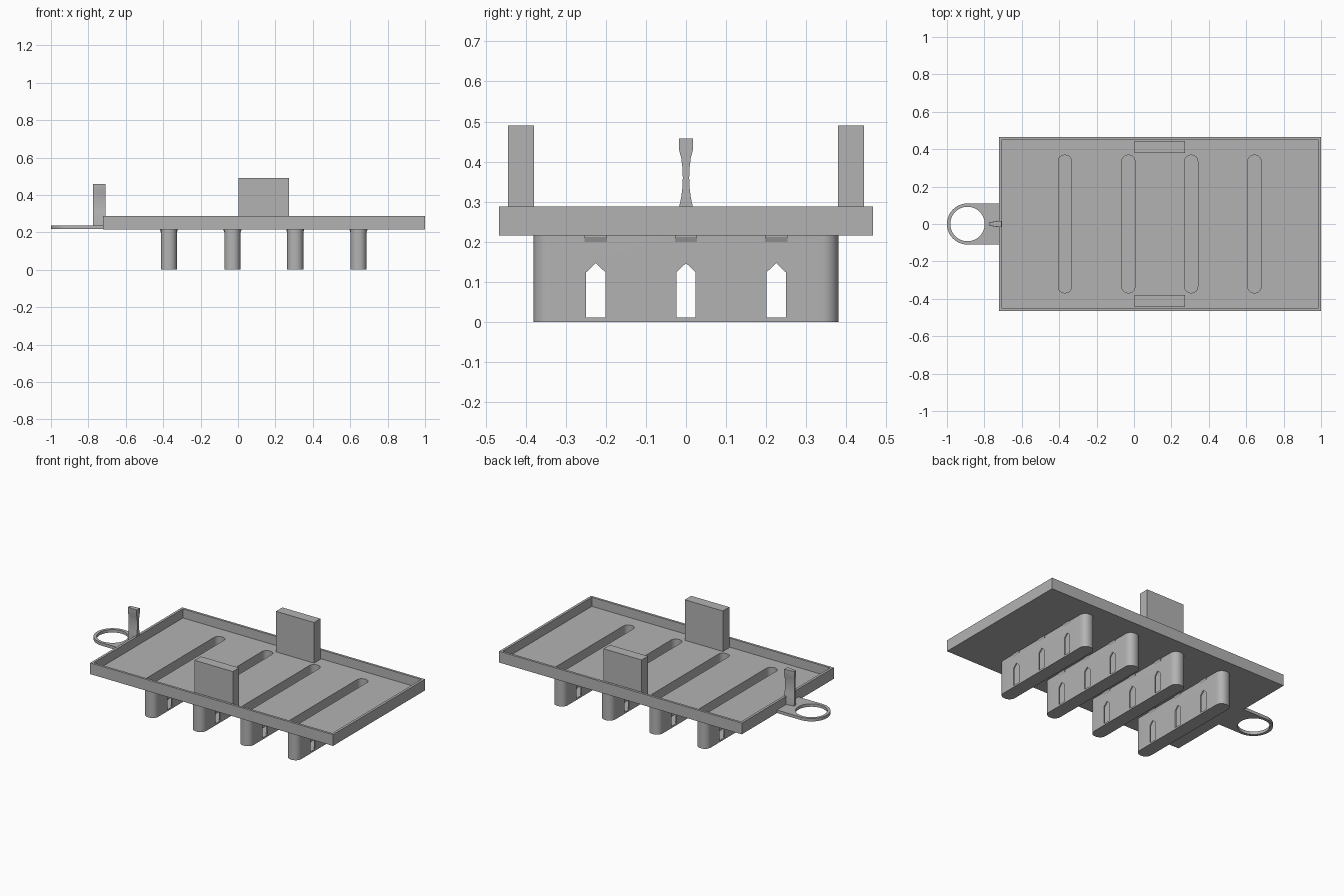
import bpy
import bmesh
from math import sin, cos, pi, radians

cube = bpy.data.objects.get("Cube")
if cube:
    bpy.data.objects.remove(cube, do_unlink=True)

grey = bpy.data.materials.new("plain grey")
grey.use_nodes = True
grey.diffuse_color = (0.45, 0.45, 0.45, 1)
grey.node_tree.nodes["Principled BSDF"].inputs["Base Color"].default_value = grey.diffuse_color


def loft(name, sections):
    """Skin a stack of matching outlines and cap both ends."""
    bm = bmesh.new()
    rings = [[bm.verts.new(p) for p in s] for s in sections]
    n = len(rings[0])
    for a, b in zip(rings, rings[1:]):
        for i in range(n):
            j = (i + 1) % n
            bm.faces.new((a[i], a[j], b[j], b[i]))
    bm.faces.new(rings[0])
    bm.faces.new(rings[-1])
    bmesh.ops.recalc_face_normals(bm, faces=bm.faces)
    mesh = bpy.data.meshes.new(name)
    bm.to_mesh(mesh)
    bm.free()
    mesh.materials.append(grey)
    ob = bpy.data.objects.new(name, mesh)
    bpy.context.collection.objects.link(ob)
    return ob


def prism(name, outline, lo, hi, axis="z"):
    place = {"x": lambda a, b, t: (t, a, b),
             "y": lambda a, b, t: (a, t, b),
             "z": lambda a, b, t: (a, b, t)}[axis]
    return loft(name, [[place(a, b, t) for a, b in outline] for t in (lo, hi)])


def rect(x0, x1, y0, y1):
    return [(x0, y0), (x1, y0), (x1, y1), (x0, y1)]


def arc(cx, cy, r, start, end, steps):
    angles = [radians(start + (end - start) * i / steps) for i in range(steps + 1)]
    return [(cx + r * cos(a), cy + r * sin(a)) for a in angles]


def rounded(cx, hx, hy, r):
    pts = []
    for k, (sx, sy) in enumerate([(1, 1), (-1, 1), (-1, -1), (1, -1)]):
        pts += arc(cx + sx * (hx - r), sy * (hy - r), r, 90 * k, 90 * k + 90, 8)
    return pts


def cut(ob, cutters):
    """Apply boolean differences and keep the resulting mesh."""
    for c in cutters:
        m = ob.modifiers.new("cut", "BOOLEAN")
        m.operation, m.solver, m.object = "DIFFERENCE", "EXACT", c
    bpy.context.view_layer.update()
    graph = bpy.context.evaluated_depsgraph_get()
    mesh = bpy.data.meshes.new_from_object(ob.evaluated_get(graph))
    ob.modifiers.clear()
    ob.data = mesh


def smooth(ob):
    bpy.ops.object.select_all(action="DESELECT")
    ob.select_set(True)
    bpy.context.view_layer.objects.active = ob
    bpy.ops.object.shade_smooth_by_angle(angle=radians(30))


BASE, FLOOR, RIM = 0.216, 0.23, 0.288
SLOTS = (-0.37, -0.03, 0.306, 0.644)
WINDOWS = (-0.225, 0, 0.225)

# Cutters for the tray cavity, the slots and the pointed windows
cavity = prism("cavity_cutter", rect(-0.706, 0.984, -0.451, 0.451), FLOOR, 0.4)
slots = [prism("slot_cutter", rounded(x, 0.035, 0.368, 0.032), 0.01, 0.35) for x in SLOTS]
windows = [prism("window_cutter",
                 [(y - 0.024, 0.011), (y + 0.024, 0.011), (y + 0.024, 0.124),
                  (y, 0.147), (y - 0.024, 0.124)], -0.6, 0.9, "x") for y in WINDOWS]

# Tray
tray = prism("tray", rect(-0.722, 1.0, -0.466, 0.466), BASE, RIM)
cut(tray, [cavity] + slots)
smooth(tray)

# Hollow pockets below the slots, with small clips at the top of each side
for n, (x, slot) in enumerate(zip(SLOTS, slots), 1):
    pocket = prism(f"pocket_{n}", rounded(x, 0.043, 0.38, 0.04), 0, BASE + 0.003)
    cut(pocket, [slot] + windows)
    smooth(pocket)
    for s in (-1, 1):
        for y in WINDOWS:
            prism("pocket_clip",
                  [(x + s * 0.04, 0.2), (x + s * 0.043, 0.2),
                   (x + s * 0.048, 0.212), (x + s * 0.048, BASE + 0.001),
                   (x + s * 0.04, BASE + 0.001)], y - 0.028, y + 0.028, "y")

# Side blocks standing in the tray
for side, s in (("left", 1), ("right", -1)):
    y0, y1 = sorted((s * 0.379, s * 0.444))
    prism(f"side_block_{'back' if s > 0 else 'front'}",
          rect(0.004, 0.274, y0, y1), FLOOR - 0.005, 0.49)

# Ring tab
tab = prism("ring_tab", arc(-0.89, 0, 0.11, 90, 270, 32) + [(-0.715, -0.11), (-0.715, 0.11)],
            BASE + 0.001, 0.236)
hole = prism("hole_cutter", arc(-0.89, 0, 0.092, 0, 352.5, 47), 0.1, 0.4)
cut(tab, [hole])
smooth(tab)

# Waisted post behind the ring
profile = [(0.225, 0.018), (0.288, 0.017), (0.31, 0.012), (0.335, 0.009), (0.36, 0.008),
           (0.385, 0.009), (0.41, 0.012), (0.428, 0.017), (0.458, 0.017)]
post = loft("post", [[(-0.774, -w * 0.5, z), (-0.74, -w * 0.8, z), (-0.708, -w, z),
                      (-0.708, w, z), (-0.74, w * 0.8, z), (-0.774, w * 0.5, z)]
                     for z, w in profile])
smooth(post)

# Remove the finished cutters
for c in [cavity, hole] + slots + windows:
    bpy.data.objects.remove(c, do_unlink=True)
